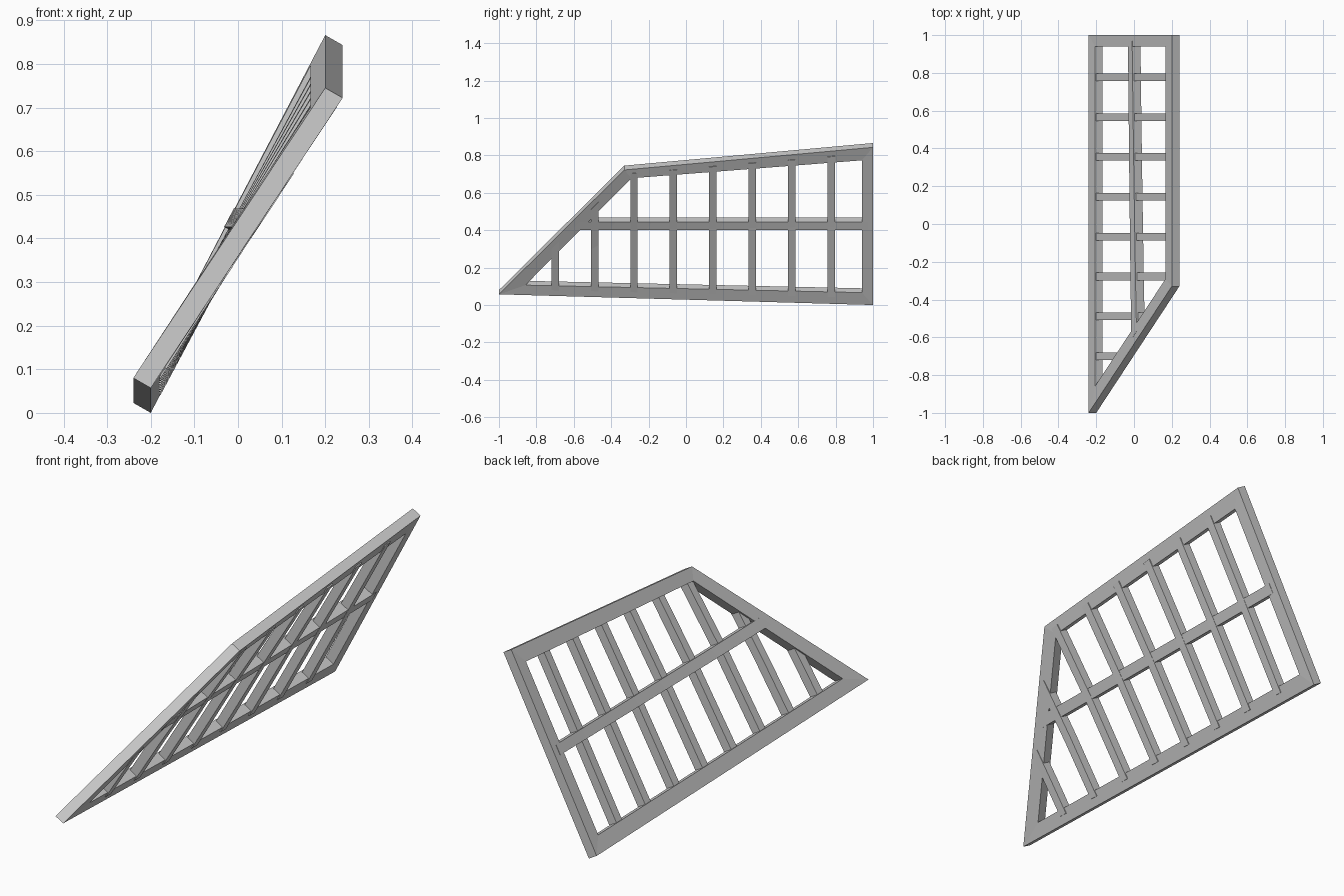
import bpy, bmesh
from mathutils import Vector

if "Cube" in bpy.data.objects:
    bpy.data.objects.remove(bpy.data.objects["Cube"])

# Twisted quad panel: u climbs the slope, y runs along it, d goes through the thickness
T = Vector((0.04, 0, -0.023))
A, B = Vector((-0.24, -1, 0.08)), Vector((-0.24, 1, 0.023))
C, D = Vector((0.20, 1, 0.866)), Vector((0.20, -0.33, 0.745))


def edge_y(u):
    return A.y + (D.y - A.y) * u


def surf(u, y, d):
    y0 = edge_y(u)
    v = (y - y0) / (1 - y0)
    return A.lerp(D, u).lerp(B.lerp(C, u), v) + T * d


def u_at(z, y):
    # slope position where the upper face reaches height z
    lo, hi = 0.2, 0.8
    for _ in range(30):
        mid = (lo + hi) / 2
        if surf(mid, y, 0).z < z:
            lo = mid
        else:
            hi = mid
    return lo


def loft(name, rows, closed=False):
    bm = bmesh.new()
    rings = [[bm.verts.new(p) for p in r] for r in rows]
    n = len(rings)
    for i in range(n if closed else n - 1):
        a, b = rings[i], rings[(i + 1) % n]
        for k in range(4):
            j = (k + 1) % 4
            bm.faces.new((a[k], a[j], b[j], b[k]))
    if not closed:
        bm.faces.new(rings[0])
        bm.faces.new(rings[-1])
    bmesh.ops.recalc_face_normals(bm, faces=bm.faces)
    me = bpy.data.meshes.new(name)
    bm.to_mesh(me)
    bm.free()
    ob = bpy.data.objects.new(name, me)
    bpy.context.collection.objects.link(ob)
    return ob


# Outer frame: a closed ring of four mitred beams
lo, hi = 0.077, 0.923
outer = [(0, -1), (0, 1), (1, 1), (1, D.y)]
inner = [(lo, edge_y(lo) + 0.09), (lo, 0.94), (hi, 0.94), (hi, edge_y(hi) + 0.09)]
loft("frame", [[surf(*o, 0), surf(*o, 1), surf(*i, 1), surf(*i, 0)]
               for o, i in zip(outer, inner)], closed=True)

# Long middle rail, nearly level, following the twist
rows = []
for k in range(9):
    t = k / 8
    row = []
    for z, d in ((0.425, -0.05), (0.467, -0.05), (0.467, 1.05), (0.425, 1.05)):
        start = -0.61 + (z - 0.425) * 1.0
        y = start + (0.97 - start) * t
        row.append(surf(u_at(z, y), y, d))
    rows.append(row)
loft("middle_rail", rows)

# Slats up the slope, the front ones cut short by the diagonal beam
for n in range(8):
    y = 0.777 - 0.211 * n
    rows = []
    for k in range(3):
        row = []
        for dy, d in ((-0.02, 0.15), (0.02, 0.15), (0.02, 1.07), (-0.02, 1.07)):
            top = min(0.965, (y + dy - 0.035 + 1) / 0.67)
            u = 0.045 + (top - 0.045) * k / 2
            row.append(surf(u, y + dy, d))
        rows.append(row)
    loft(f"slat_{n + 1}", rows)
